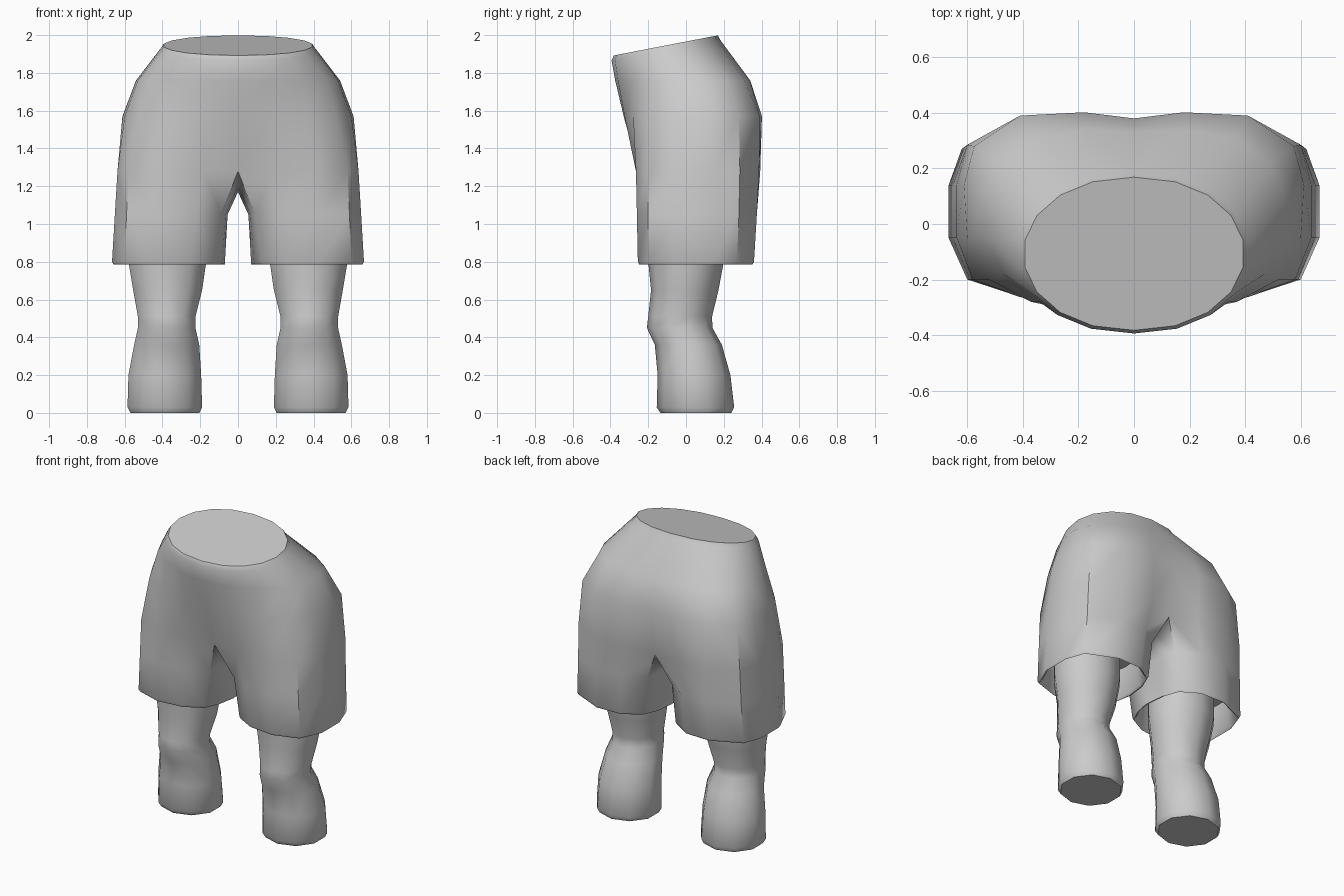
import bpy, bmesh, math

if "Cube" in bpy.data.objects:
    bpy.data.objects.remove(bpy.data.objects["Cube"])

grey = bpy.data.materials.new("plain grey")
grey.diffuse_color = (0.6, 0.6, 0.6, 1)
grey.use_nodes = True
grey.node_tree.nodes["Principled BSDF"].inputs["Base Color"].default_value = grey.diffuse_color


def finish(name, bm):
    """Turn a right-hand half into a mirrored, smooth object."""
    bmesh.ops.recalc_face_normals(bm, faces=bm.faces)
    me = bpy.data.meshes.new(name)
    bm.to_mesh(me)
    bm.free()
    me.materials.append(grey)
    ob = bpy.data.objects.new(name, me)
    bpy.context.collection.objects.link(ob)
    bpy.ops.object.select_all(action='DESELECT')
    ob.select_set(True)
    bpy.context.view_layer.objects.active = ob
    bpy.ops.object.shade_smooth_by_angle(angle=math.radians(42))
    mod = ob.modifiers.new("mirror", 'MIRROR')
    mod.use_clip = True
    mod.merge_threshold = 0.001


def ring(bm, pts):
    return [bm.verts.new(p) for p in pts]


def bridge(bm, a, b, closed=True):
    n = min(len(a), len(b))
    for i in range(n if closed else n - 1):
        j = (i + 1) % n
        bm.faces.new((a[i], a[j], b[j], b[i]))


def shrink(pts, s, z):
    """Scale a ring about its centre and drop it to height z."""
    cx = sum(p[0] for p in pts) / len(pts)
    cy = sum(p[1] for p in pts) / len(pts)
    return [(cx + (x - cx) * s, cy + (y - cy) * s, z) for x, y, _ in pts]


# Shorts: outlines run front centre -> outside -> back centre
hem = [(.13, -.17), (.25, -.235), (.43, -.255), (.60, -.20), (.667, -.05),
       (.667, .14), (.62, .27), (.42, .36), (.24, .355), (.12, .28)]
thigh = [(.09, -.17), (.22, -.245), (.42, -.26), (.59, -.20), (.652, -.05),
         (.652, .14), (.607, .28), (.41, .375), (.22, .37), (.09, .28)]
crotch = [(0, -.25), (.18, -.265), (.40, -.265), (.58, -.20), (.638, -.05),
          (.638, .14), (.60, .285), (.41, .387), (.18, .393), (0, .34)]
hips = [(0, -.33), (.17, -.325), (.37, -.28), (.52, -.20), (.60, -.05),
        (.612, .14), (.575, .28), (.41, .39), (.18, .402), (0, .38)]
belly = [(0, -.375), (.16, -.36), (.34, -.28), (.47, -.18), (.53, -.05),
         (.54, .10), (.49, .22), (.36, .31), (.17, .34), (0, .33)]

# Inner leg points close the rings below the crotch
hem3 = [(x, y, .80) for x, y in hem] + [(.085, .18, .785), (.07, .05, .785), (.085, -.07, .79)]
thigh3 = [(x, y, 1.05) for x, y in thigh] + [(.065, .18, 1.05), (.055, .05, 1.05), (.065, -.07, 1.05)]
crotch3 = [(x, y, 1.28) for x, y in crotch] + [(0, .20, 1.18), (0, .05, 1.17), (0, -.10, 1.20)]
crotch3[9] = (0, .33, 1.24)


def waist(s, drop):
    """Half of the tilted waist oval."""
    pts = []
    for i in range(10):
        t = math.radians(-90 + 20 * i)
        x = .415 * s * abs(math.cos(t)) ** .92 if 0 < i < 9 else 0
        y = -.107 + .287 * s * math.sin(t)
        pts.append((x, y, 1.89 + (y + .394) * .193 - drop))
    return pts


bm = bmesh.new()
legs = [shrink(hem3, .88, .98), shrink(hem3, .93, .80), shrink(hem3, .975, .785),
        hem3, thigh3, crotch3]
rings = [ring(bm, p) for p in legs]
for a, b in zip(rings, rings[1:]):
    bridge(bm, a, b)
bm.faces.new(rings[0])
upper = [rings[-1][:10]]
upper += [ring(bm, [(x, y, z) for x, y in o]) for o, z in ((hips, 1.57), (belly, 1.76))]
upper += [ring(bm, waist(1.0, .025)), ring(bm, waist(.96, 0))]
for a, b in zip(upper, upper[1:]):
    bridge(bm, a, b, closed=False)
bm.faces.new(upper[-1])
finish("shorts", bm)

# Lower legs: height, inner x, outer x, front y, back y
stations = [(0, .205, .57, -.135, .24), (.03, .19, .585, -.155, .255),
            (.20, .195, .58, -.15, .235), (.36, .205, .55, -.165, .19),
            (.45, .225, .53, -.207, .14), (.51, .225, .53, -.20, .138),
            (.65, .19, .555, -.185, .172), (.80, .168, .58, -.20, .20),
            (.98, .168, .58, -.20, .20)]
bm = bmesh.new()
rings = []
for z, x0, x1, y0, y1 in stations:
    pts = []
    for i in range(10):
        t = 2 * math.pi * (i + .5) / 10
        c, s = math.cos(t), math.sin(t)
        pts.append(((x0 + x1) / 2 + (x1 - x0) / 2 * c / math.cos(math.pi / 10),
                    (y0 + y1) / 2 + (y1 - y0) / 2 * s, z))
    rings.append(ring(bm, pts))
for a, b in zip(rings, rings[1:]):
    bridge(bm, a, b)
bm.faces.new(rings[0])
bm.faces.new(rings[-1])
finish("lower_legs", bm)
